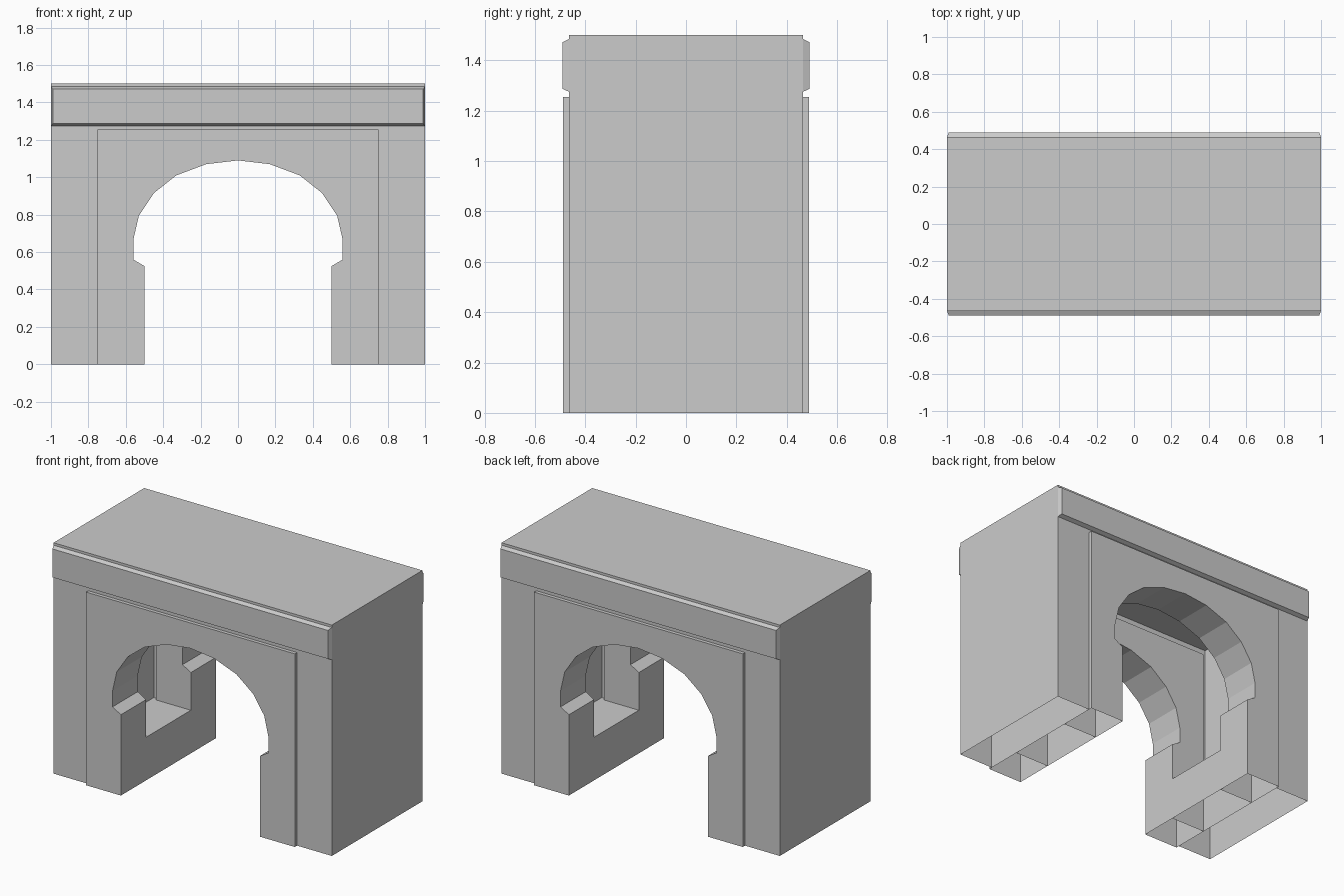
import bpy, bmesh
from mathutils import Vector

if "Cube" in bpy.data.objects:
    bpy.data.objects.remove(bpy.data.objects["Cube"])


def finish(name, bm, open_bottom=True):
    bmesh.ops.recalc_face_normals(bm, faces=bm.faces)
    if open_bottom:
        low = [f for f in bm.faces if all(abs(v.co.z) < 1e-4 for v in f.verts)]
        bmesh.ops.delete(bm, geom=low, context='FACES')
    mesh = bpy.data.meshes.new(name)
    bm.to_mesh(mesh)
    bm.free()
    ob = bpy.data.objects.new(name, mesh)
    bpy.context.collection.objects.link(ob)
    return ob


def extrude_profile(name, points, y0, y1, open_bottom=True):
    """Extrude an (x, z) outline along y."""
    bm = bmesh.new()
    face = bm.faces.new([bm.verts.new((x, y0, z)) for x, z in points])
    res = bmesh.ops.extrude_face_region(bm, geom=[face], use_keep_orig=True)
    moved = [g for g in res['geom'] if isinstance(g, bmesh.types.BMVert)]
    bmesh.ops.translate(bm, verts=moved, vec=Vector((0, y1 - y0, 0)))
    return finish(name, bm, open_bottom)


def rect(x0, x1, z0, z1):
    return [(x0, z0), (x1, z0), (x1, z1), (x0, z1)]


def mirrored(half):
    """Right half of an outline, bottom to centre, continued down the left."""
    return half + [(-x, z) for x, z in reversed(half) if x > 0]


W, P, PANEL_H, H = 1.0, 0.75, 1.255, 1.5
BODY_Y, FACE_Y, ROOM_Y = 0.465, 0.488, 0.23

# outer body: inverted U with an inner chamber hollowed out of it
outer = [(-W, 0), (-W, H), (W, H), (W, 0)]
inner = [(P, 0), (P, PANEL_H), (-P, PANEL_H), (-P, 0)]
body = extrude_profile("gate_body", outer + inner, -BODY_Y, BODY_Y, False)
cutter = extrude_profile("chamber_cutter", rect(-0.78, 0.78, 0.28, 1.3), -0.25, 0.25, False)
cutter.hide_render = True
mod = body.modifiers.new("chamber", 'BOOLEAN')
mod.operation, mod.object, mod.solver = 'DIFFERENCE', cutter, 'EXACT'
deps = bpy.context.evaluated_depsgraph_get()
bm = bmesh.new()
bm.from_mesh(bpy.data.meshes.new_from_object(body.evaluated_get(deps)))
bpy.data.objects.remove(body)
bpy.data.objects.remove(cutter)
finish("gate_body", bm)

# front and back arch panels
arch = mirrored([(0.5, 0), (0.5, 0.525), (0.56, 0.56), (0.56, 0.665), (0.53, 0.795),
                 (0.45, 0.915), (0.33, 1.01), (0.17, 1.07), (0, 1.09)])
panel = arch + [(-P, 0), (-P, PANEL_H), (P, PANEL_H), (P, 0)]
for side, label in ((-1, "front"), (1, "back")):
    extrude_profile(label + "_arch", panel, side * FACE_Y, side * ROOM_Y)

# low walls joining the arches at each side of the passage
for side, label in ((-1, "left"), (1, "right")):
    xs = sorted((side * 0.5, side * P))
    extrude_profile(label + "_low_wall", rect(*xs, 0, 0.28), -ROOM_Y, ROOM_Y)

# cornices: shallow bands with bevelled edges
for side, label in ((-1, "front"), (1, "back")):
    bm = bmesh.new()
    rings = [[bm.verts.new((x, side * y, z)) for x, z in rect(-w, w, z0, z1)]
             for w, y, z0, z1 in ((W, BODY_Y, 1.275, 1.484), (0.99, 0.49, 1.287, 1.472))]
    bm.faces.new(rings[1])
    for i in range(4):
        j = (i + 1) % 4
        bm.faces.new((rings[0][i], rings[0][j], rings[1][j], rings[1][i]))
    bm.faces.new(rings[0])
    finish(label + "_cornice", bm)
